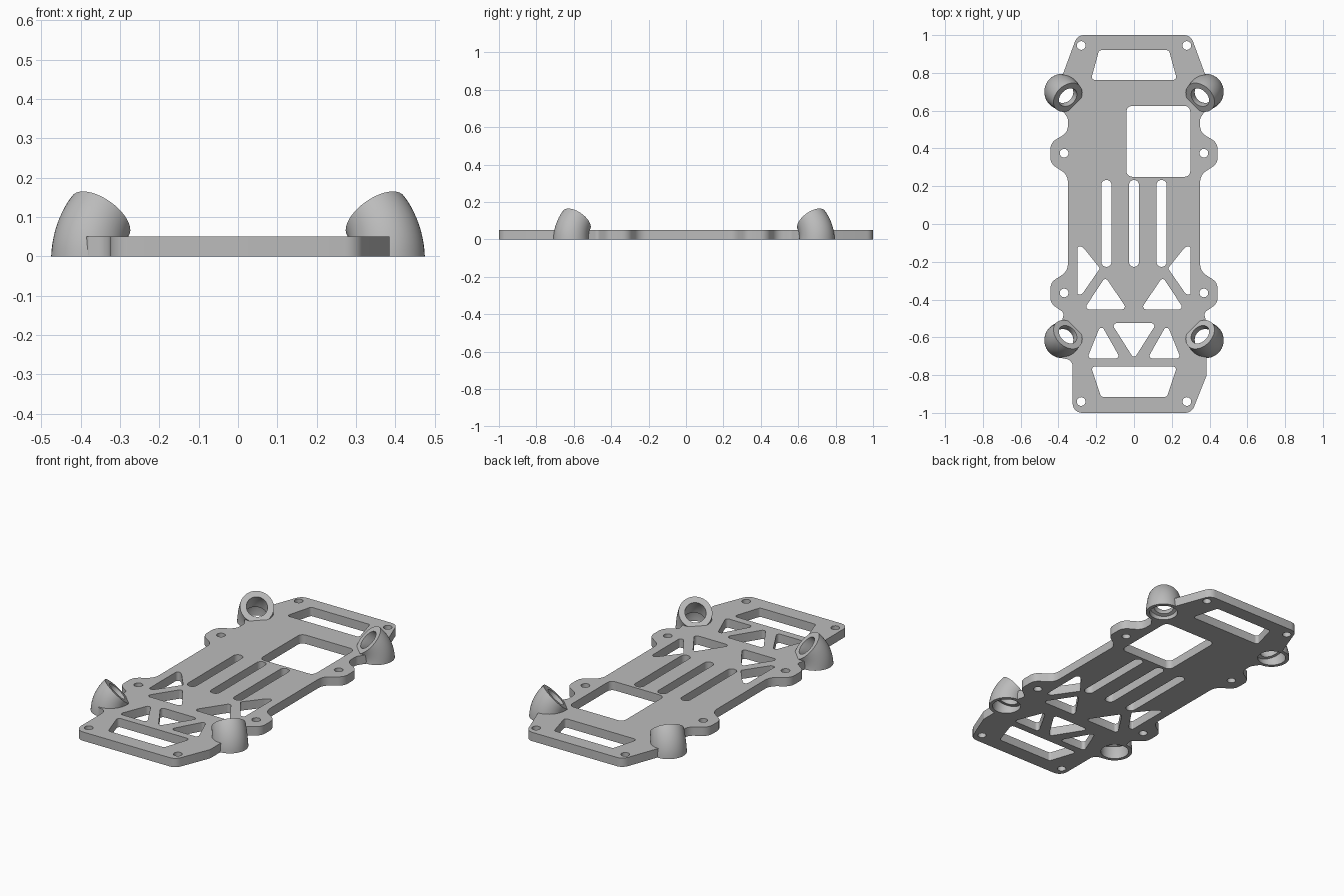
import bpy, bmesh, math
from mathutils import Vector

if "Cube" in bpy.data.objects:
    bpy.data.objects.remove(bpy.data.objects["Cube"], do_unlink=True)

COLOUR = (0.5, 0.5, 0.5, 1)
grey = bpy.data.materials.new("light_grey")
grey.use_nodes = True
grey.diffuse_color = COLOUR
grey.node_tree.nodes["Principled BSDF"].inputs["Base Color"].default_value = COLOUR

THICK = 0.05
SOCKETS = [(sx * 0.38, y, sx, sy) for sx in (1, -1) for y, sy in ((0.70, 1), (-0.615, -1))]


def rounded(corners, radius=0.015, steps=6):
    """Polygon with a rounded arc at each corner; a corner may carry its own radius."""
    out, n = [], len(corners)
    for i, c in enumerate(corners):
        r = c[2] if len(c) > 2 else radius
        p = Vector(c[:2])
        a = (Vector(corners[i - 1][:2]) - p).normalized()
        b = (Vector(corners[(i + 1) % n][:2]) - p).normalized()
        half = a.angle(b) / 2
        centre = p + (a + b).normalized() * (r / math.sin(half))
        reach = r / math.tan(half)
        start, end = p + a * reach - centre, p + b * reach - centre
        sweep = start.angle_signed(end)
        t0 = math.atan2(start.y, start.x)
        for k in range(steps + 1):
            t = t0 - sweep * k / steps
            out.append(centre + Vector((math.cos(t), math.sin(t))) * r)
    return out


def circle(x, y, r, n=24):
    return [Vector((x + r * math.cos(k * math.tau / n), y + r * math.sin(k * math.tau / n)))
            for k in range(n)]


def mirror(pts):
    return [(-p[0],) + tuple(p[1:]) for p in pts]


def box(x0, x1, y0, y1, r):
    return rounded([(x0, y0), (x1, y0), (x1, y1), (x0, y1)], r)


def finish(obj):
    obj.data.materials.clear()
    obj.data.materials.append(grey)
    bpy.ops.object.select_all(action='DESELECT')
    obj.select_set(True)
    bpy.context.view_layer.objects.active = obj
    bpy.ops.object.shade_smooth_by_angle(angle=math.radians(35))


def add_mesh(name, bm):
    bmesh.ops.recalc_face_normals(bm, faces=bm.faces)
    me = bpy.data.meshes.new(name)
    bm.to_mesh(me)
    bm.free()
    obj = bpy.data.objects.new(name, me)
    bpy.context.collection.objects.link(obj)
    return obj


# Plate outline: shared side with two ears, then differing front corners
side = [(0.30, 1.0, 0.05), (0.385, 0.77, 0.02), (0.385, 0.61, 0.02), (0.35, 0.56, 0.04),
        (0.35, 0.485, 0.06), (0.443, 0.43, 0.06), (0.443, 0.32, 0.06), (0.35, 0.26, 0.07),
        (0.35, -0.25, 0.07), (0.443, -0.31, 0.06), (0.443, -0.42, 0.06),
        (0.37, -0.47, 0.025), (0.385, -0.53, 0.02)]
right_front = [(0.385, -0.80, 0.03), (0.305, -1.0, 0.05)]
left_front = [(-0.325, -1.0, 0.05), (-0.325, -0.72, 0.04), (-0.385, -0.71, 0.01)]
loops = [rounded(side + right_front + left_front + mirror(side)[::-1])]

# Windows at both ends and the square opening
loops.append(rounded([(-0.185, 0.92), (0.185, 0.92), (0.228, 0.763), (-0.228, 0.763)]))
loops.append(rounded([(-0.228, -0.755), (0.228, -0.755), (0.175, -0.915), (-0.175, -0.915)]))
loops.append(box(-0.04, 0.298, 0.25, 0.625, 0.03))

# Long slots
for x in (-0.146, 0, 0.146):
    loops.append(box(x - 0.027, x + 0.027, -0.227, 0.233, 0.0265))

# Truss cut-outs
loops.append(rounded([(-0.12, -0.525), (0.12, -0.525), (0, -0.715)]))
truss = [[(0.30, -0.10), (0.26, -0.135, 0.06), (0.18, -0.235, 0.01), (0.275, -0.372), (0.30, -0.372, 0.008)],
         [(0.152, -0.28), (0.265, -0.452), (0.035, -0.452)],
         [(0.175, -0.53), (0.248, -0.712), (0.072, -0.712)]]
for tri in truss:
    loops += [rounded(tri), rounded(mirror(tri))]

# Screw holes
for x, y in ((0.28, 0.945), (0.37, 0.375), (0.37, -0.365), (0.28, -0.94)):
    loops += [circle(x, y, 0.023), circle(-x, y, 0.023)]

# Filled, extruded plate
curve = bpy.data.curves.new("plate_profile", 'CURVE')
curve.dimensions, curve.fill_mode, curve.extrude = '2D', 'BOTH', THICK / 2
for loop in loops:
    sp = curve.splines.new('POLY')
    sp.points.add(len(loop) - 1)
    for point, p in zip(sp.points, loop):
        point.co = (p.x, p.y, 0, 1)
    sp.use_cyclic_u = True
profile = bpy.data.objects.new("plate_profile", curve)
bpy.context.collection.objects.link(profile)
deps = bpy.context.evaluated_depsgraph_get()
bm = bmesh.new()
bm.from_mesh(bpy.data.meshes.new_from_object(profile.evaluated_get(deps)))
bpy.data.objects.remove(profile, do_unlink=True)
bmesh.ops.remove_doubles(bm, verts=bm.verts, dist=0.0001)
bmesh.ops.translate(bm, verts=bm.verts, vec=(0, 0, THICK / 2))
plate = add_mesh("base_plate", bm)

# Clear the plate inside each socket
bm = bmesh.new()
for x, y, _, _ in SOCKETS:
    made = bmesh.ops.create_cone(bm, cap_ends=True, segments=32, radius1=0.084, radius2=0.084, depth=0.4)
    bmesh.ops.translate(bm, verts=made["verts"], vec=(x, y, 0))
cutter = add_mesh("socket_cutter", bm)
cutter.hide_render = True
mod = plate.modifiers.new("socket_clearance", 'BOOLEAN')
mod.operation, mod.solver, mod.object = 'DIFFERENCE', 'EXACT', cutter
bpy.context.view_layer.objects.active = plate
bpy.ops.object.modifier_apply(modifier=mod.name)
bpy.data.objects.remove(cutter, do_unlink=True)
finish(plate)

# Bent tube sockets leaning towards the middle, with a stepped bore
BEND, LEAN, SEG, ROWS = 0.145, math.radians(45), 40, 10
sections = [(k / ROWS, 0.095 - 0.007 * k / ROWS) for k in range(ROWS + 1)]
sections += [(1 - 0.6 * k / 6, 0.055) for k in range(7)]
sections += [(0.4 - 0.4 * k / 4, 0.075) for k in range(5)]
for x, y, sx, sy in SOCKETS:
    inward = Vector((-sx, -sy, 0)).normalized()
    across = Vector((-inward.y, inward.x, 0))
    up = Vector((0, 0, 1))
    bm = bmesh.new()
    rings = []
    for t, r in sections:
        a = LEAN * t
        c = Vector((x, y, 0)) + inward * BEND * (1 - math.cos(a)) + up * BEND * math.sin(a)
        u = inward * math.cos(a) - up * math.sin(a)
        rings.append([bm.verts.new(c + u * r * math.cos(k * math.tau / SEG)
                                   + across * r * math.sin(k * math.tau / SEG)) for k in range(SEG)])
    for i, ring in enumerate(rings):
        nxt = rings[(i + 1) % len(rings)]
        for k in range(SEG):
            j = (k + 1) % SEG
            bm.faces.new((ring[k], ring[j], nxt[j], nxt[k]))
    name = ("back" if sy > 0 else "front") + ("_left" if sx > 0 else "_right") + "_socket"
    finish(add_mesh(name, bm))
